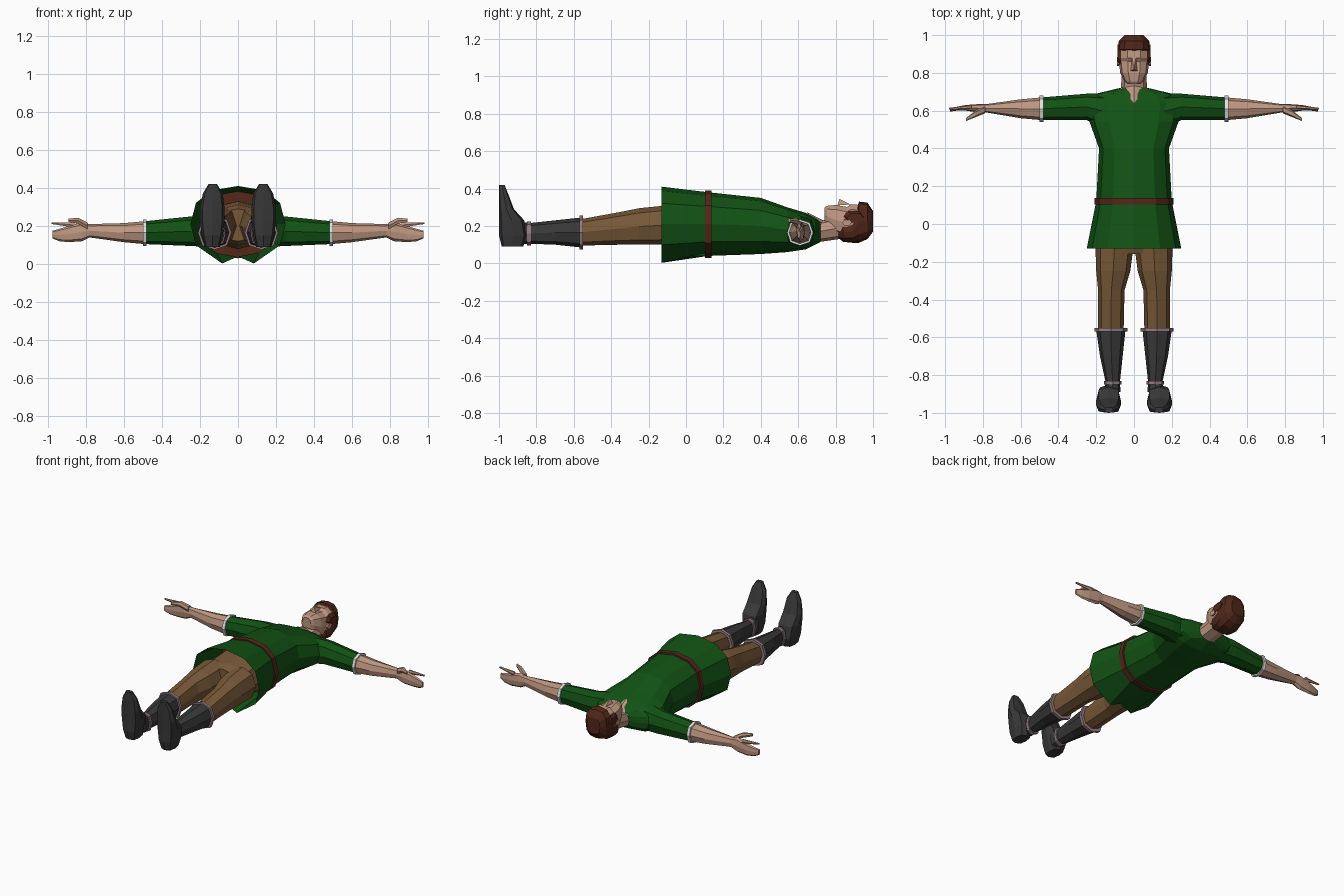
import bpy, bmesh, math
from mathutils import Vector

if "Cube" in bpy.data.objects:
    bpy.data.objects.remove(bpy.data.objects["Cube"], do_unlink=True)


def material(name, red, green, blue):
    colour = (red, green, blue, 1)
    mat = bpy.data.materials.new(name)
    mat.use_nodes = True
    mat.diffuse_color = colour
    shader = mat.node_tree.nodes["Principled BSDF"]
    shader.inputs["Base Color"].default_value = colour
    shader.inputs["Roughness"].default_value = .9
    return mat


GREEN = material("tunic green", .006, .085, .007)
SKIN = material("skin", .52, .31, .22)
TAN = material("trouser tan", .19, .1, .04)
BOOT = material("boot charcoal", .04, .04, .04)
HAIR = material("hair brown", .08, .02, .01)
BELT = material("belt red brown", .09, .02, .01)
CUFF = material("cuff white", .75, .75, .75)
STRAP = material("boot strap mauve", .3, .2, .22)


def finish(name, bm, mat, mirror):
    bmesh.ops.recalc_face_normals(bm, faces=bm.faces)
    mesh = bpy.data.meshes.new(name)
    bm.to_mesh(mesh)
    bm.free()
    mesh.materials.append(mat)
    part = bpy.data.objects.new(name, mesh)
    bpy.context.collection.objects.link(part)
    if mirror:
        part.modifiers.new("Mirror", "MIRROR").use_mirror_merge = False
    return part


def rounded(angle, low, high, power):
    """One coordinate of a squared-off oval between low and high."""
    wave = math.copysign(abs(angle) ** power, angle)
    return (low + high) / 2 + wave * (high - low) / 2


def loft(name, axis, sections, mat, sides=8, power=.85, mirror=True, caps=True):
    """Join oval sections, each (position, low u, high u, low v, high v)."""
    bm = bmesh.new()
    rings = []
    for position, low_u, high_u, low_v, high_v in sections:
        ring = []
        for i in range(sides):
            angle = math.tau * i / sides
            point = [rounded(math.cos(angle), low_u, high_u, power),
                     rounded(math.sin(angle), low_v, high_v, power)]
            point.insert("xyz".index(axis), position)
            ring.append(bm.verts.new(point))
        rings.append(ring)
    for near, far in zip(rings, rings[1:]):
        for i in range(sides):
            bm.faces.new((near[i - 1], near[i], far[i], far[i - 1]))
    if caps:
        bm.faces.new(rings[0])
        bm.faces.new(rings[-1])
    return finish(name, bm, mat, mirror)


def central(position, half, back, front):
    """A section across the body, symmetric about the middle."""
    return position, -half, half, back, front


def band(name, axis, section, mat, grow=.01, width=.02, **options):
    """A strap that wraps a section of another part."""
    position, low_u, high_u, low_v, high_v = section
    wrap = (low_u - grow, high_u + grow, low_v - grow, high_v + grow)
    edges = [(position + side * width / 2, *wrap) for side in (-1, 1)]
    loft(name, axis, edges, mat, **options)


def facets(name, points, faces, mat):
    bm = bmesh.new()
    corners = [bm.verts.new(p) for p in points]
    for face in faces:
        bm.faces.new([corners[i] for i in face])
    finish(name, bm, mat, False)


# Tunic: open hem, waist, chest and sloping shoulders
hem = central(-.13, .25, .01, .41)
waist = central(.12, .2, .04, .38)
tunic = loft("tunic", "y", [
    hem, waist, central(.4, .185, .05, .35), central(.54, .235, .06, .3),
    central(.64, .25, .075, .27), central(.69, .2, .1, .245),
    central(.72, .075, .115, .225)],
    GREEN, sides=12, mirror=False, caps=False)

# Fold at the back of the hem
back_hem = [v.co for v in tunic.data.vertices if v.co.y < -.1 and v.co.z < .06]
for point in back_hem:
    if abs(point.x) < .01:
        point.z += .03
    else:
        point.x *= .6
        point.z -= .03
band("belt", "y", waist, BELT, width=.035, sides=12, mirror=False)

# Sleeves and white cuffs
sleeve_end = (.49, .55, .67, .105, .225)
loft("sleeve", "x", [(.15, .5, .69, .09, .26), (.25, .55, .69, .095, .25),
                     sleeve_end], GREEN)
band("sleeve_cuff", "x", sleeve_end, CUFF)

# Arms and hands, palms toward the feet
wrist = (.78, .59, .635, .14, .21)
loft("forearm", "x", [sleeve_end, (.6, .56, .66, .115, .215), wrist], SKIN)
knuckles = (.89, .6, .63, .115, .2)
loft("palm", "x", [wrist, (.82, .59, .635, .12, .22), knuckles], SKIN)
loft("fingers", "x", [knuckles, (.94, .6, .62, .12, .185),
                      (.975, .595, .61, .135, .175)], SKIN)
loft("index_finger", "x", [(.86, .61, .63, .19, .22),
                           (.98, .605, .615, .21, .22)], SKIN, sides=6)
loft("thumb", "x", [(.79, .585, .625, .18, .22), (.84, .565, .6, .21, .245),
                    (.89, .545, .56, .22, .24)], SKIN, sides=6)

# Trousers
loft("hips", "y", [central(-.16, .15, .12, .29), central(-.1, .19, .1, .31),
                   central(.08, .18, .08, .33)], TAN, mirror=False)
loft("trouser_leg", "y", [
    (-.57, .055, .19, .095, .235), (-.35, .05, .19, .1, .275),
    (-.25, .02, .2, .1, .295), (-.1, 0, .205, .1, .31)], TAN)

# Boots with top and ankle straps
ankle = (-.84, .075, .15, .105, .215)
boot_top = (-.56, .045, .2, .085, .245)
loft("boot_shaft", "y", [(-.89, .07, .16, .1, .225), ankle,
                         (-.7, .06, .18, .1, .23), boot_top], BOOT)
band("boot_top_strap", "y", boot_top, STRAP)
band("ankle_strap", "y", ankle, STRAP)
loft("boot_foot", "z", [
    (.09, .095, .175, -.985, -.87), (.15, .08, .19, -1, -.85),
    (.23, .07, .2, -1, -.865), (.29, .07, .2, -1, -.92),
    (.37, .08, .185, -1, -.95), (.42, .11, .155, -1, -.97)], BOOT, power=.65)

# Neck, with bare skin in the neckline
loft("neck", "y", [central(.68, .07, .11, .22), central(.82, .065, .13, .25)],
     SKIN, mirror=False)
facets("neckline", [(-.075, .72, .205), (0, .735, .23), (.075, .72, .205),
                    (0, .64, .276)], [(0, 3, 1), (1, 3, 2)], SKIN)

# Head and face
loft("head", "y", [
    central(.74, .03, .225, .3), central(.755, .05, .19, .31),
    central(.8, .073, .15, .315), central(.86, .08, .13, .305),
    central(.88, .08, .125, .32), central(.94, .08, .13, .315)],
    SKIN, sides=10, power=.75, mirror=False)
tip, bridge = Vector((0, .82, .345)), Vector((0, .88, .315))
nostril, half_bridge = Vector((.018, -.01, -.035)), Vector((.01, 0, 0))
flip = Vector((-1, 1, 1))
facets("nose", [tip + nostril * flip, tip + nostril, tip,
                bridge - half_bridge, bridge + half_bridge],
       [(0, 1, 2), (0, 2, 3), (1, 4, 2), (2, 4, 3), (0, 3, 4, 1)], SKIN)
loft("ear", "x", [(.07, .84, .88, .205, .24), (.09, .835, .885, .2, .235)],
     SKIN, sides=6)

# Hair: full back and crown, short fringe, sideburns
loft("hair", "y", [
    central(.81, .05, .14, .19), central(.84, .08, .115, .215),
    central(.89, .086, .11, .23), central(.925, .087, .11, .33),
    central(.97, .08, .13, .325), central(1, .05, .17, .28)],
    HAIR, sides=12, power=.75, mirror=False)
loft("sideburn", "x", [(.07, .84, .95, .22, .285), (.088, .86, .95, .215, .27)],
     HAIR, sides=6)
